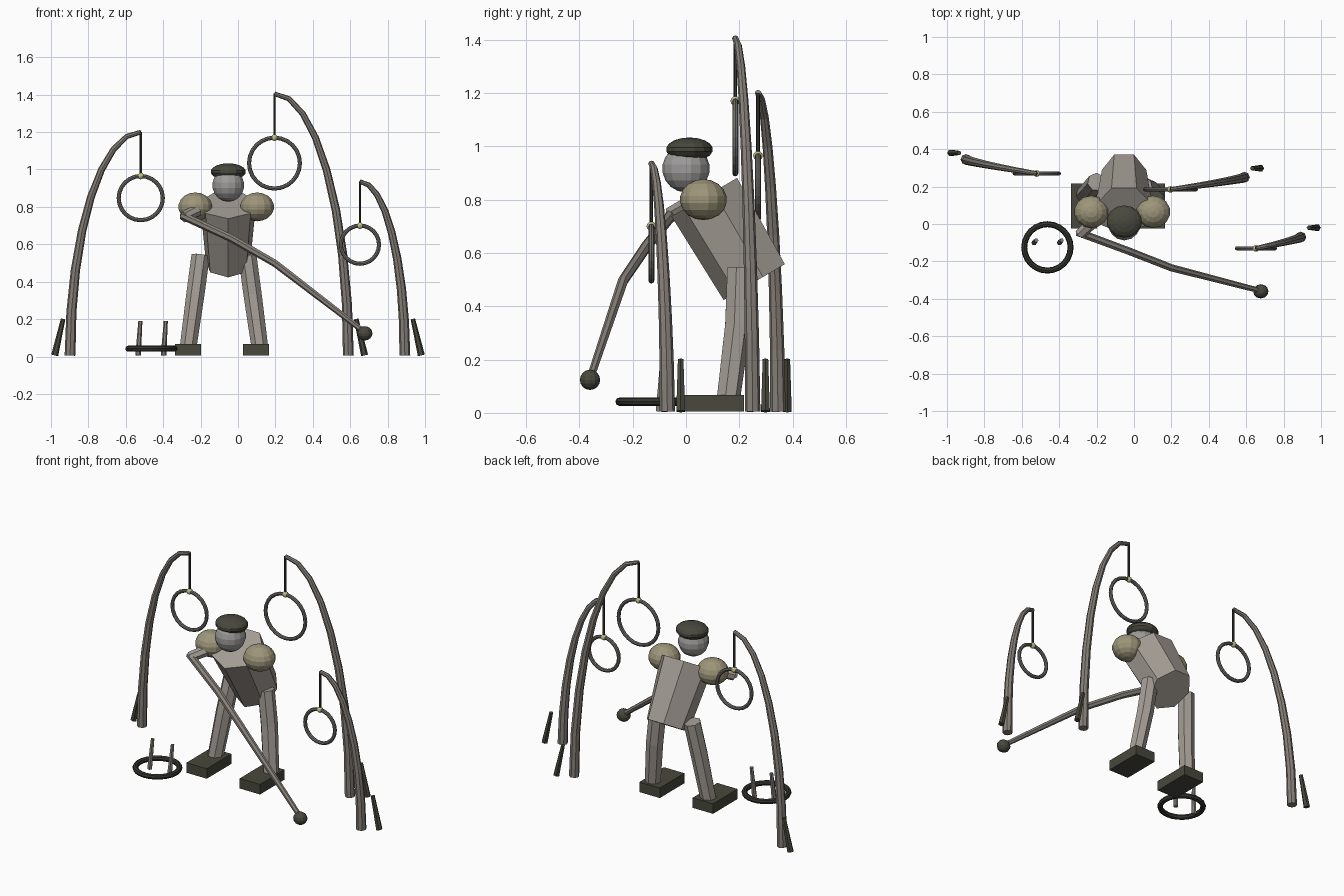
import bpy, bmesh, math
from mathutils import Vector

if "Cube" in bpy.data.objects:
    bpy.data.objects.remove(bpy.data.objects["Cube"])

X, Y, Z = Vector((1, 0, 0)), Vector((0, 1, 0)), Vector((0, 0, 1))


def material(name, *rgb):
    m = bpy.data.materials.new(name)
    m.use_nodes = True
    m.diffuse_color = (*rgb, 1)
    for n in m.node_tree.nodes:
        if n.type == "BSDF_PRINCIPLED":
            n.inputs["Base Color"].default_value = (*rgb, 1)
    return m


STONE = material("warm_grey", .37, .335, .30)
SKIN = material("head_grey", .34, .33, .325)
CAP = material("dark_olive", .065, .065, .046)
PAD = material("khaki", .34, .305, .195)
BEAD = material("pale_yellow", .56, .56, .28)
RING = material("ring_grey", .17, .16, .145)
POLE = material("pole_grey", .24, .215, .19)
BLACK = material("near_black", .035, .036, .028)


def finish(bm, name, mat):
    bmesh.ops.recalc_face_normals(bm, faces=bm.faces)
    mesh = bpy.data.meshes.new(name)
    bm.to_mesh(mesh)
    bm.free()
    mesh.materials.append(mat)
    ob = bpy.data.objects.new(name, mesh)
    bpy.context.collection.objects.link(ob)
    return ob


def tube(name, path, radii, mat, sides=7, ref=Y):
    """Capped faceted tube through path; each radius is a number or a pair."""
    bm = bmesh.new()
    pts = [Vector(p) for p in path]
    loops = []
    for i, p in enumerate(pts):
        t = (pts[min(i + 1, len(pts) - 1)] - pts[max(i - 1, 0)]).normalized()
        u = (ref - t * ref.dot(t)).normalized()
        v = t.cross(u)
        k = i / (len(pts) - 1)
        r = radii[i] if len(radii) == len(pts) else radii[0] * (1 - k) + radii[1] * k
        a, b = r if isinstance(r, tuple) else (r, r)
        ring = []
        for j in range(sides):
            w = math.tau * j / sides - math.pi / 2
            ring.append(bm.verts.new(p + u * a * math.cos(w) + v * b * math.sin(w)))
        loops.append(ring)
    for lo, hi in zip(loops, loops[1:]):
        for j in range(sides):
            n = (j + 1) % sides
            bm.faces.new((lo[j], lo[n], hi[n], hi[j]))
    bm.faces.new(loops[0])
    bm.faces.new(loops[-1])
    return finish(bm, name, mat)


def ball(name, loc, size, mat, segs=14, rings=9):
    bm = bmesh.new()
    bmesh.ops.create_uvsphere(bm, u_segments=segs, v_segments=rings, radius=1)
    bmesh.ops.scale(bm, vec=size, verts=bm.verts)
    bmesh.ops.translate(bm, vec=loc, verts=bm.verts)
    return finish(bm, name, mat)


def hoop(name, loc, major, minor, mat, tilt=0):
    bpy.ops.mesh.primitive_torus_add(location=loc, rotation=(tilt, 0, 0), major_radius=major,
                                     minor_radius=minor, major_segments=24, minor_segments=8)
    ob = bpy.context.object
    ob.name = name
    ob.data.materials.append(mat)


def box(name, loc, size, mat):
    bm = bmesh.new()
    bmesh.ops.create_cube(bm, size=1)
    bmesh.ops.scale(bm, vec=size, verts=bm.verts)
    bmesh.ops.translate(bm, vec=loc, verts=bm.verts)
    finish(bm, name, mat)


def hanging_post(tag, base, tip, bead_z, ring_r, stake):
    """Arched post with a cord, bead and hoop at its tip and a stake at its foot."""
    base, tip = Vector(base), Vector(tip)
    path = []
    steps = 8
    for i in range(steps + 1):
        a = math.pi / 2 * i / steps
        k = 1 - math.cos(a)
        path.append((base.x + (tip.x - base.x) * k,
                     base.y + (tip.y - base.y) * k ** .8,
                     base.z + (tip.z - base.z) * math.sin(a)))
    tube(tag + "_post", path, (.029, .012), POLE, 8)
    bead = Vector((tip.x, tip.y, bead_z))
    tube(tag + "_cord", (bead, tip), (.007, .007), BLACK, 6, X)
    ball(tag + "_bead", bead, (.018,) * 3, BEAD, 10, 6)
    hoop(tag + "_hoop", bead - Z * ring_r, ring_r, .011, RING, math.pi / 2)
    side = math.copysign(1, base.x)
    foot = Vector((*stake, .006))
    tube(tag + "_stake", (foot, foot + Vector((-.045 * side, 0, .195))), (.019, .012), CAP, 6)


# Three posts with hanging hoops
hanging_post("right", (-.898, .345, .005), (-.52, .27, 1.2), .965, .118, (-.98, .38))
hanging_post("middle", (.59, .25, .005), (.195, .185, 1.405), 1.17, .136, (.677, .298))
hanging_post("left", (.892, -.07, .005), (.652, -.13, .935), .7, .102, (.98, -.02))

# Ground hoop with two pegs
hoop("ground_hoop", (-.463, -.125, .042), .124, .016, BLACK)
for tag, x in (("right", -.534), ("left", -.398)):
    tube(tag + "_peg", ((x, -.1, .006), (x + .012, -.088, .19)), (.015, .011), POLE, 6)

# Torso leaning forward, then head, cap and shoulder pads
tube("torso", ((-.053, .262, .494), (-.053, .075, .813)),
     ((.122, .14), (.155, .15)), STONE, 7, X)
ball("head", (-.052, 0, .916), (.087, .089, .089), SKIN)
ball("cap", (-.052, .013, .988), (.097, .088, .045), CAP)
for tag, x in (("right", -.228), ("left", .102)):
    ball(tag + "_shoulder", (x, .065, .8), (.093, .088, .077), PAD)

# Legs and block feet
for tag, hip, knee, ankle, y in (("right", -.2, -.228, -.265, .225),
                                 ("left", .05, .078, .115, .2)):
    tube(tag + "_leg", ((hip, y, .54), (knee, .192, .33), (ankle, .158, .06)),
         (.05, .05, .046), STONE, 7, X)
    foot_x = ankle - (.018 if hip > 0 else .002)
    box(tag + "_foot", (foot_x, .097, .036), (.139, .24, .062), CAP)

# Arm reaching forward to a long bent club with a ball end
tube("arm", ((-.2, .03, .79), (-.29, -.055, .745)), (.034, .03), STONE, 7, Z)
tube("club", ((-.3, -.045, .755), (-.03, -.145, .63), (.2, -.235, .497), (.665, -.355, .14)),
     (.022, .021, .02, .015), POLE, 7, Z)
ball("club_ball", (.678, -.36, .124), (.041, .038, .038), CAP, 12, 8)
